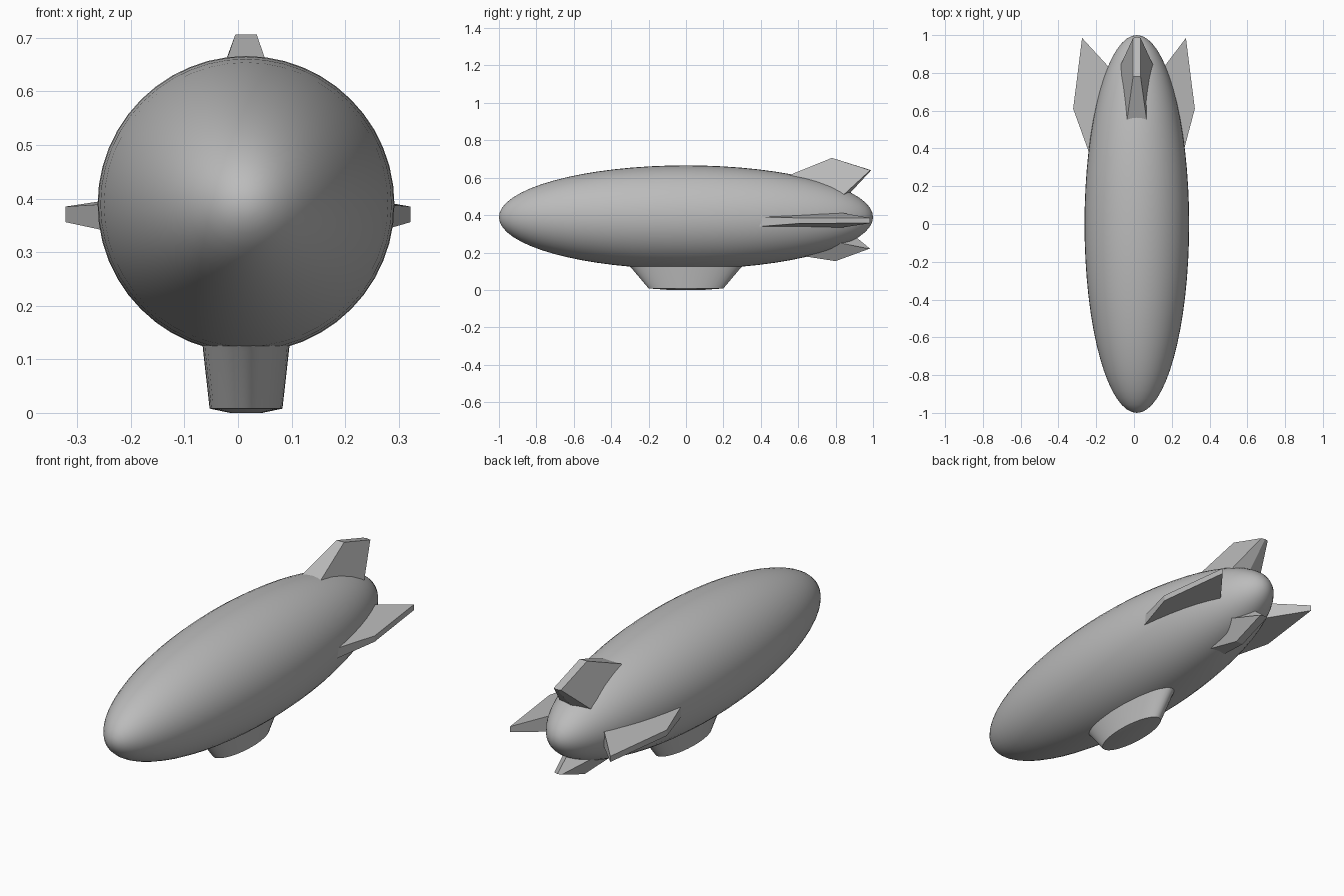
import bpy, bmesh, math
from mathutils import Matrix, Vector

if "Cube" in bpy.data.objects:
    bpy.data.objects.remove(bpy.data.objects["Cube"])

CX, CZ, R = 0.015, 0.389, 0.277   # hull axis and radius

grey = bpy.data.materials.new("airship grey")
grey.diffuse_color = (0.5, 0.5, 0.5, 1)
grey.use_nodes = True
grey.node_tree.nodes["Principled BSDF"].inputs["Base Color"].default_value = grey.diffuse_color


def finish(name, bm, smooth=False):
    bmesh.ops.recalc_face_normals(bm, faces=bm.faces)
    mesh = bpy.data.meshes.new(name)
    bm.to_mesh(mesh)
    bm.free()
    mesh.materials.append(grey)
    obj = bpy.data.objects.new(name, mesh)
    bpy.context.collection.objects.link(obj)
    if smooth:
        bpy.ops.object.select_all(action='DESELECT')
        obj.select_set(True)
        bpy.context.view_layer.objects.active = obj
        bpy.ops.object.shade_smooth_by_angle(angle=math.radians(35))
    return obj


def loft(name, rings, smooth=False):
    """Skin closed rings of equal length and cap both ends."""
    bm = bmesh.new()
    vs = [[bm.verts.new(p) for p in ring] for ring in rings]
    n = len(rings[0])
    for a, b in zip(vs, vs[1:]):
        for i in range(n):
            j = (i + 1) % n
            bm.faces.new((a[i], a[j], b[j], b[i]))
    bm.faces.new(vs[0][::-1])
    bm.faces.new(vs[-1])
    return finish(name, bm, smooth)


# Hull: long ellipsoid lying along y
bm = bmesh.new()
bmesh.ops.create_uvsphere(bm, u_segments=48, v_segments=32, radius=1)
bm.transform(Matrix.Translation((CX, 0, CZ)) @ Matrix.Diagonal((R, 1, R, 1))
             @ Matrix.Rotation(math.pi / 2, 4, 'X'))
finish("hull", bm, True)


# Gondola: tapered oval cabin under the hull
def oval(rx, ry, z, n=40):
    return [(CX + rx * math.cos(2 * math.pi * i / n),
             ry * math.sin(2 * math.pi * i / n), z) for i in range(n)]


loft("gondola", [oval(0.082, 0.31, 0.135), oval(0.08, 0.29, 0.115),
                 oval(0.068, 0.2, 0.008), oval(0.03, 0.09, 0.0)], True)

# Side fins: wedges, thick at the root and thin at the tip
for side, label in ((-1, "left"), (1, "right")):
    root = CX + side * 0.15
    lead_x = CX + side * 0.255
    tip = [(side * 0.322, 0.61, 0.356), (side * 0.275, 0.985, 0.357),
           (side * 0.275, 0.985, 0.385), (side * 0.322, 0.61, 0.385)]
    base = [(lead_x - side * 0.03, 0.30, 0.332), (root - side * 0.03, 0.80, 0.328),
            (root - side * 0.03, 0.80, 0.418), (lead_x - side * 0.03, 0.30, 0.392)]
    loft(label + "_fin", [base, tip])


# Upright fins: tip edge and wider root, given as (y, z, half width)
def upright_fin(name, lead_tip, trail_tip, lead_root, side_root, trail_root):
    def ring(lead, flank, trail):
        (y0, z0, w0), (y1, z1, w1), (y2, z2) = lead, flank, trail
        return [(CX - w0, y0, z0), (CX + w0, y0, z0), (CX + w1, y1, z1),
                (CX, y2, z2), (CX - w1, y1, z1)]
    loft(name, [ring(lead_root, side_root, trail_root),
                ring(lead_tip, trail_tip, (trail_tip[0] + 0.005, trail_tip[1]))])


upright_fin("top_fin", (0.78, 0.706, 0.02), (0.985, 0.64, 0.02),
            (0.42, 0.56, 0.07), (0.79, 0.46, 0.11), (0.80, 0.435))
upright_fin("bottom_fin", (0.80, 0.154, 0.02), (0.98, 0.22, 0.02),
            (0.50, 0.20, 0.06), (0.80, 0.256, 0.08), (0.85, 0.33))
